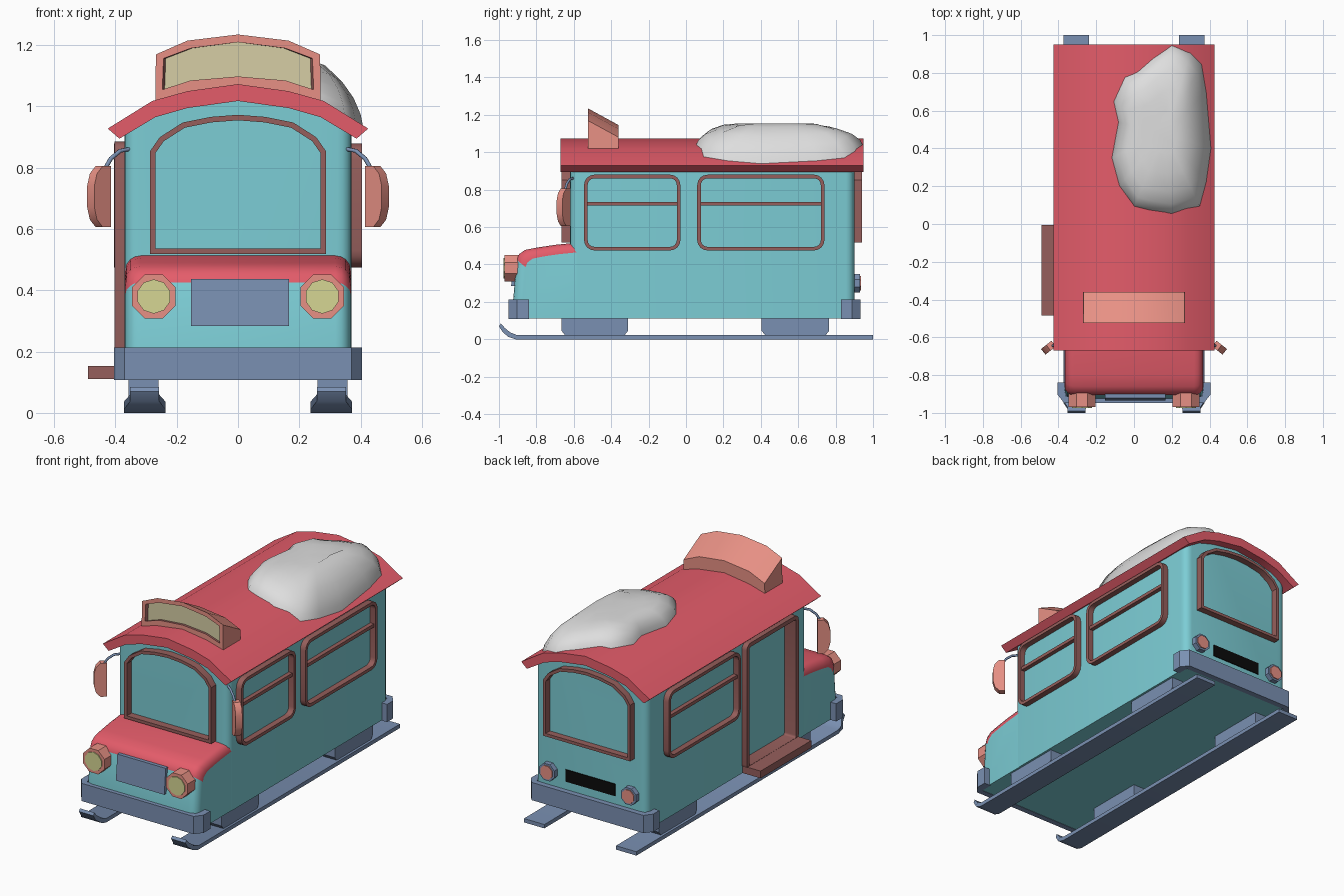
import bpy, bmesh, math
from mathutils import Vector

if "Cube" in bpy.data.objects:
    bpy.data.objects.remove(bpy.data.objects["Cube"])


def material(name, r, g, b):
    def lin(c):
        c /= 255
        return c / 12.92 if c <= 0.04045 else ((c + 0.055) / 1.055) ** 2.4
    m = bpy.data.materials.new(name)
    m.diffuse_color = (lin(r), lin(g), lin(b), 1)
    m.use_nodes = True
    m.node_tree.nodes["Principled BSDF"].inputs["Base Color"].default_value = m.diffuse_color
    return m


TEAL = material("teal paint", 124, 205, 213)
RED = material("red paint", 228, 92, 106)
SALMON = material("salmon trim", 232, 145, 133)
BROWN = material("brown frame", 150, 95, 92)
BLUE = material("slate blue", 122, 144, 178)
YELLOW = material("lamp yellow", 214, 214, 148)
TAN = material("sign tan", 214, 206, 165)
WHITE = material("snow white", 222, 222, 222)
BLACK = material("black", 10, 10, 10)


def finish(name, bm, mats, angle=30):
    bmesh.ops.recalc_face_normals(bm, faces=bm.faces)
    me = bpy.data.meshes.new(name)
    bm.to_mesh(me)
    bm.free()
    ob = bpy.data.objects.new(name, me)
    bpy.context.collection.objects.link(ob)
    for m in mats:
        me.materials.append(m)
    smooth(ob, angle)
    return ob


def smooth(ob, angle=30):
    bpy.ops.object.select_all(action='DESELECT')
    ob.select_set(True)
    bpy.context.view_layer.objects.active = ob
    bpy.ops.object.shade_smooth_by_angle(angle=math.radians(angle))


# Planes for flat outlines: u, v in the plane, d along its normal axis
def XZ(u, v, d): return (u, d, v)
def YZ(u, v, d): return (d, u, v)
def XY(u, v, d): return (u, v, d)


def prism_bm(pts, d0, d1, place):
    bm = bmesh.new()
    a = [bm.verts.new(place(u, v, d0)) for u, v in pts]
    b = [bm.verts.new(place(u, v, d1)) for u, v in pts]
    bm.faces.new(a)
    bm.faces.new(b)
    for i in range(len(pts)):
        j = (i + 1) % len(pts)
        bm.faces.new((a[i], a[j], b[j], b[i]))
    return bm


def prism(name, pts, d0, d1, place, mat):
    return finish(name, prism_bm(pts, d0, d1, place), [mat])


def box(name, x, y, z, mat):
    return prism(name, rect(*x, *y), z[0], z[1], XY, mat)


def rect(u0, u1, v0, v1):
    return [(u0, v0), (u1, v0), (u1, v1), (u0, v1)]


def rounded(u0, u1, v0, v1, r, n=4):
    pts = []
    for k, (cu, cv) in enumerate(rect(u0 + r, u1 - r, v0 + r, v1 - r)):
        for i in range(n + 1):
            a = math.pi + k * math.pi / 2 + i * math.pi / 2 / n
            pts.append((cu + r * math.cos(a), cv + r * math.sin(a)))
    return pts


def ngon(cu, cv, r, n=8):
    return [(cu + r * math.cos((i + .5) * math.tau / n), cv + r * math.sin((i + .5) * math.tau / n)) for i in range(n)]


def mirrored(half):
    return half + [(-u, v) for u, v in reversed(half) if abs(u) > 1e-6]


def inset(pts, w):
    out = []
    for i, p in enumerate(pts):  # counter-clockwise outline, mitred corners
        p, a, b = Vector(p), Vector(pts[i - 1]), Vector(pts[(i + 1) % len(pts)])
        n1, n2 = [Vector((-e.y, e.x)).normalized() for e in (p - a, b - p)]
        out.append(p + (n1 + n2) * w / (1 + n1.dot(n2)))
    return [tuple(p) for p in out]


def frame(name, pts, w, d0, d1, place, mat):
    inner, n = inset(pts, w), len(pts)
    bm = bmesh.new()
    rings = [[bm.verts.new(place(u, v, d)) for u, v in ps]
             for ps, d in ((pts, d0), (pts, d1), (inner, d1), (inner, d0))]
    for k in range(4):
        a, b = rings[k], rings[(k + 1) % 4]
        for i in range(n):
            bm.faces.new((a[i], a[(i + 1) % n], b[(i + 1) % n], b[i]))
    return finish(name, bm, [mat])


# Cabin: arched section with rounded vertical corners and a recessed door
bm = prism_bm(mirrored([(.37, .11), (.37, .905), (.27, .97), (.165, 1.0), (0, 1.025)]), -.62, .90, XZ)
corners = [e for e in bm.edges if all(abs(abs(v.co.x) - .37) < 1e-4 for v in e.verts)
           and abs(e.verts[0].co.z - e.verts[1].co.z) > .5]
bmesh.ops.bevel(bm, geom=corners, offset=.045, segments=4, profile=.5, affect='EDGES')
cabin = finish("cabin", bm, [TEAL])
door_shape = rounded(-.49, 0, .13, .885, .035)
cutter = prism("door_cutter", inset(door_shape, .012), -.45, -.325, YZ, TEAL)
cutter.hide_render = True
cutter.hide_set(True)
cut = cabin.modifiers.new("door recess", 'BOOLEAN')
cut.object, cut.operation, cut.solver = cutter, 'DIFFERENCE', 'EXACT'
bpy.context.view_layer.objects.active = cabin
bpy.ops.object.modifier_apply(modifier=cut.name)
smooth(cabin)

# Hood: side profile lofted across with rounded flanks, red on top
prof = [(-.5, .11), (-.93, .11), (-.925, .2), (-.905, .425), (-.893, .455), (-.86, .478),
        (-.8, .49), (-.7, .505), (-.6, .515), (-.5, .518)]
half = [(.368, .05), (.364, .03), (.352, .013), (.338, .004), (.318, 0)]
bm = bmesh.new()
rings = []
for x, d in half + [(-x, d) for x, d in reversed(half)]:
    rings.append([bm.verts.new((x, -.5 + (y + .5) * (1 - d / .43), .11 + (z - .11) * (1 - d / .4)))
                  for y, z in prof])
for a, b in zip(rings, rings[1:]):
    for i in range(len(prof)):
        j = (i + 1) % len(prof)
        f = bm.faces.new((a[i], a[j], b[j], b[i]))
        f.material_index = 1 if 3 <= i < 9 else 0
bm.faces.new(rings[0])
bm.faces.new(rings[-1])
finish("hood", bm, [TEAL, RED], 40)

# Roof
prism("roof", [(.425, .928), (.28, 1.018), (.165, 1.05), (0, 1.073), (-.165, 1.05), (-.28, 1.018), (-.425, .928),
               (-.387, .895), (-.27, .965), (-.165, .995), (0, 1.018), (.165, .995), (.27, .965), (.387, .895)],
      -.67, .95, XZ, RED)

# Windows at both ends and along the sides
screen = mirrored([(.288, .518), (.288, .853), (.255, .9), (.18, .948), (.09, .966), (0, .973)])
screen = screen if screen[0][0] > 0 else screen[::-1]
for end, d0, d1 in (("front", -.61, -.665), ("rear", .89, .94)):
    frame(end + "_window_frame", screen, .018, d0, d1, XZ, BROWN)
for side, s, spans in (("right", 1, ((-.545, -.03), (.06, .74))), ("left", -1, ((.06, .74),))):
    for k, (y0, y1) in enumerate(spans):
        frame(f"{side}_window_frame_{k}", rounded(y0, y1, .475, .88, .055), .019, s * .36, s * .405, YZ, BROWN)
        prism(f"{side}_window_bar_{k}", rect(y0 + .015, y1 - .015, .715, .735), s * .36, s * .395, YZ, BROWN)

# Door frame and step
frame("door_frame", door_shape, .024, -.325, -.403, YZ, BROWN)
box("door_step", (-.49, -.36), (-.485, -.005), (.11, .153), BROWN)

# Bumpers wrap round both ends
for end, s, tip, back in (("front", -1, .948, .84), ("rear", 1, .932, .83)):
    outline = [(.405, back), (.405, tip - .045), (.37, tip), (-.37, tip), (-.405, tip - .045), (-.405, back),
               (-.36, back), (-.36, tip - .035), (.36, tip - .035), (.36, back)]
    prism(end + "_bumper", [(x, s * y) for x, y in outline], .108, .214, XY, BLUE)

# Skis with curled tips, and their mounts
ski = [(1, .005), (1, .028), (-.905, .028), (-.94, .042), (-.968, .065), (-.99, .09),
       (-1, .075), (-.98, .043), (-.95, .018), (-.91, .005)]
for side, s in (("right", 1), ("left", -1)):
    bm = prism_bm(ski, .237, .372, YZ)
    for v in bm.verts:  # narrow, rounded tip
        v.co.z -= .005
        if v.co.y < -.96:
            v.co.x += (.305 - v.co.x) * .3
        v.co.x *= s
    finish(side + "_ski", bm, [BLUE])
    for end, y0, y1 in (("front", -.665, -.31), ("rear", .405, .765)):
        prism(f"{side}_{end}_ski_mount", [(y0, .12), (y0, .045), (y0 + .02, .02), (y1 - .02, .02), (y1, .045),
                                          (y1, .12)], s * .26, s * .357, YZ, BLUE)
    # Headlamps and tail lamps
    prism(side + "_headlamp", ngon(s * .275, .38, .077), -.97, -.86, XZ, SALMON)
    prism(side + "_headlamp_lens", ngon(s * .275, .38, .056, 10), -.975, -.965, XZ, YELLOW)
    prism(side + "_tail_lamp", ngon(s * .27, .30, .054), .89, .93, XZ, BLUE)
    prism(side + "_tail_lamp_lens", ngon(s * .27, .30, .042), .925, .936, XZ, SALMON)
    # Wing mirror: straight inner edge, curved outer edge, turned outward
    shape = [(-.035, -.1), (.0, -.1), (.024, -.075), (.035, -.035), (.035, .035), (.024, .075), (.0, .1), (-.035, .1)]
    mirror = prism(side + "_mirror", [(s * u, v) for u, v in shape], -.019, .019, XZ, SALMON)
    mirror.location = (s * .453, -.655, .706)
    mirror.rotation_euler.z = s * math.radians(-38)
    # Mirror arm
    cu = bpy.data.curves.new(side + "_mirror_arm", 'CURVE')
    cu.dimensions, cu.bevel_depth, cu.bevel_resolution = '3D', .007, 1
    pts = [(.35, -.6, .862), (.385, -.622, .855), (.415, -.638, .83), (.438, -.648, .79)]
    sp = cu.splines.new('POLY')
    sp.points.add(len(pts) - 1)
    for p, (x, y, z) in zip(sp.points, pts):
        p.co = (s * x, y, z, 1)
    cu.materials.append(BLUE)
    bpy.context.collection.objects.link(bpy.data.objects.new(side + "_mirror_arm", cu))

# Front plate and rear vent
prism("front_plate", [(-.88, .284), (-.935, .284), (-.922, .437), (-.88, .437)], -.153, .167, YZ, BLUE)
box("rear_vent", (-.165, .165), (.897, .905), (.263, .335), BLACK)

# Roof sign: wedge with a recessed face
edge = [(.27, 1.0), (.268, 1.17), (.165, 1.215), (0, 1.235)]
outer = mirrored(edge)
outer = [(u, v) for u, v in outer] + [(-.16, 1.035), (0, 1.06), (.16, 1.035)]
bm = bmesh.new()
front = [bm.verts.new((u, -.525, v)) for u, v in outer]
back = [bm.verts.new((u, -.36, v - .09 if v > 1.1 else v)) for u, v in outer]
face = mirrored([(.247, 1.055), (.243, 1.157), (.155, 1.19), (0, 1.21)]) + [(-.155, 1.085), (0, 1.098), (.155, 1.085)]
rim = [bm.verts.new((u, -.525, v)) for u, v in face]
deep = [bm.verts.new((u * .97, -.51, v)) for u, v in face]
n = len(outer)
for a, b, mi in ((front, back, 0), (front, rim, 0), (rim, deep, 1)):
    for i in range(n):
        j = (i + 1) % n
        bm.faces.new((a[i], a[j], b[j], b[i])).material_index = mi
bm.faces.new(deep).material_index = 2
bm.faces.new(back)
finish("roof_sign", bm, [SALMON, BROWN, TAN])

# Snow heap: outline draped on the roof, swelling toward the middle
def roof_z(x):
    x = abs(x)
    return 1.073 - .14 * x if x < .165 else 1.05 - .28 * (x - .165) if x < .28 else 1.018 - .62 * (x - .28)


snow = [(.2, .95), (.3, .91), (.36, .85), (.385, .7), (.41, .4), (.385, .22), (.35, .09), (.2, .05), (.08, .07),
        (0, .09), (-.08, .2), (-.12, .35), (-.085, .54), (-.11, .65), (-.05, .78), (.02, .81), (.1, .88)]
bm = bmesh.new()
rings = []
for t, h in ((1, -.01), (.96, .025), (.87, .056), (.72, .08), (.5, .095), (.25, .1)):
    ring = []
    for x, y in snow:
        px, py = .16 + (x - .16) * t, .48 + (y - .48) * t
        ring.append(bm.verts.new((px, py, min(roof_z(px) + h * (1.25 if px > .2 else 1), 1.155))))
    rings.append(ring)
for a, b in zip(rings, rings[1:]):
    for i in range(len(snow)):
        j = (i + 1) % len(snow)
        bm.faces.new((a[i], a[j], b[j], b[i]))
bm.faces.new(rings[-1])
finish("snow_heap", bm, [WHITE], 60)
